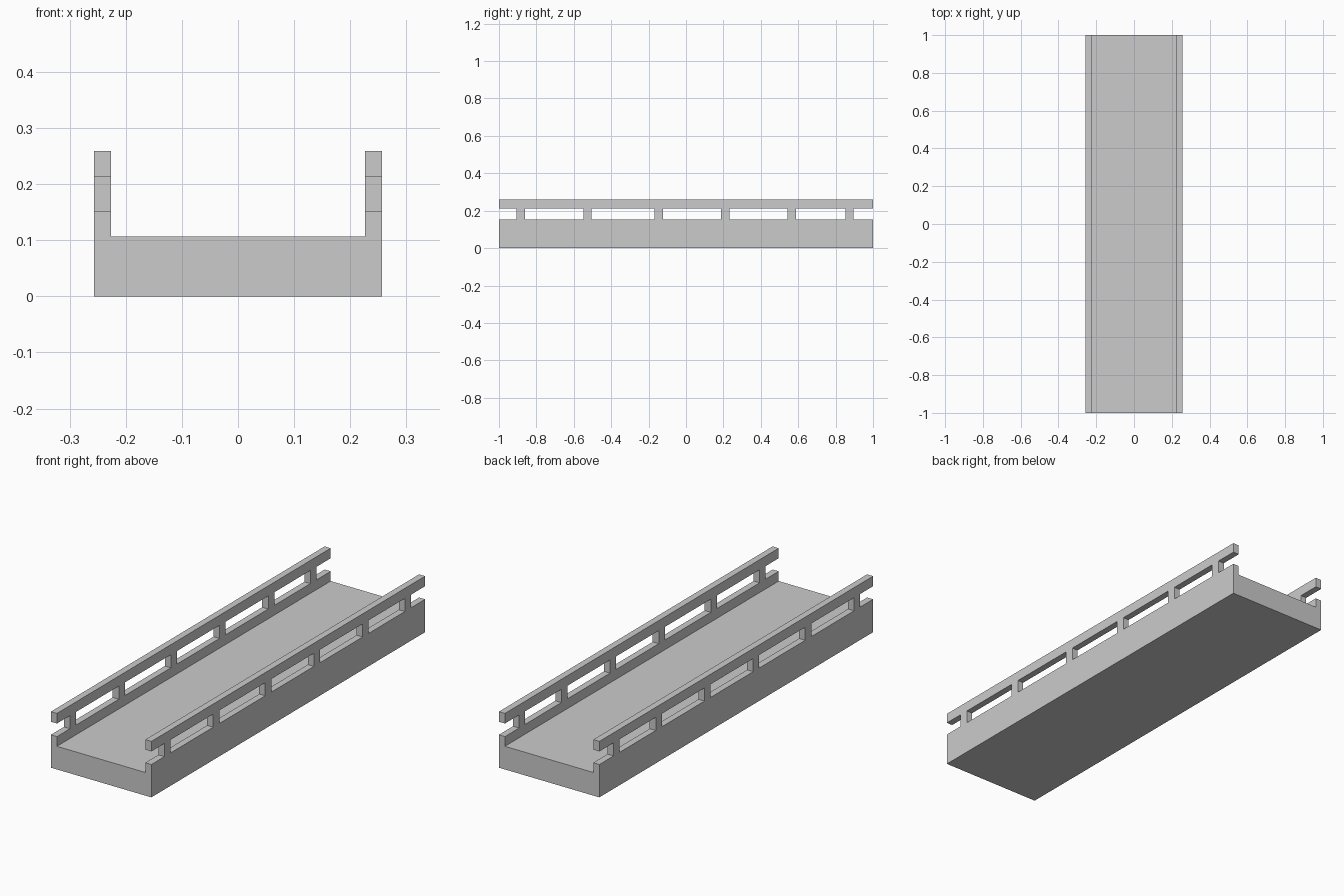
import bpy, bmesh

if "Cube" in bpy.data.objects:
    bpy.data.objects.remove(bpy.data.objects["Cube"])

HALF_W, INNER = 0.257, 0.226
DECK_Z, CURB_Z, RAIL_Z, TOP_Z = 0.107, 0.152, 0.2125, 0.259
POST_W = 0.044
POST_Y = (-0.883, -0.526, -0.146, 0.210, 0.566, 0.874)


def extrude_along_y(name, profile, y0, y1):
    """Solid made by sweeping an (x, z) profile from y0 to y1."""
    bm = bmesh.new()
    face = bm.faces.new([bm.verts.new((x, y0, z)) for x, z in profile])
    out = bmesh.ops.extrude_face_region(bm, geom=[face])
    verts = [g for g in out["geom"] if isinstance(g, bmesh.types.BMVert)]
    bmesh.ops.translate(bm, verts=verts, vec=(0, y1 - y0, 0))
    bmesh.ops.recalc_face_normals(bm, faces=bm.faces)
    mesh = bpy.data.meshes.new(name)
    bm.to_mesh(mesh)
    bm.free()
    ob = bpy.data.objects.new(name, mesh)
    bpy.context.collection.objects.link(ob)
    return ob


def side_block(name, side, z0, z1, y0, y1):
    a, b = side * INNER, side * HALF_W
    return extrude_along_y(name, [(a, z0), (b, z0), (b, z1), (a, z1)], y0, y1)


# Deck slab with raised curbs, one U-shaped section
extrude_along_y("bridge_deck", [
    (-HALF_W, 0), (HALF_W, 0), (HALF_W, CURB_Z), (INNER, CURB_Z),
    (INNER, DECK_Z), (-INNER, DECK_Z), (-INNER, CURB_Z), (-HALF_W, CURB_Z)], -1, 1)

# Handrails and their posts on both sides
for label, side in (("left", -1), ("right", 1)):
    side_block(f"{label}_handrail", side, RAIL_Z, TOP_Z, -1, 1)
    for i, y in enumerate(POST_Y, 1):
        side_block(f"{label}_post_{i}", side, CURB_Z, RAIL_Z,
                   y - POST_W / 2, y + POST_W / 2)
